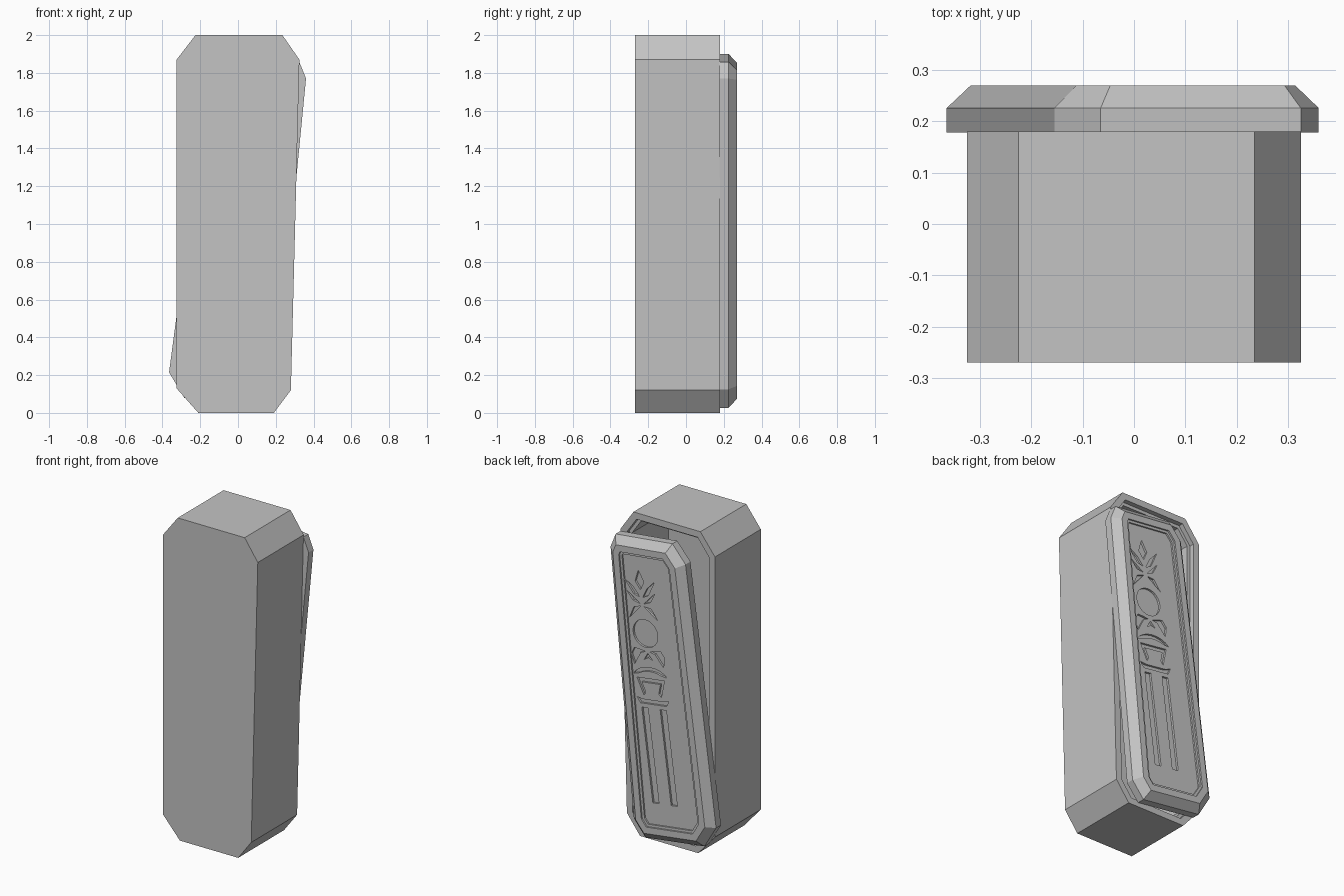
import bpy, bmesh, math
from mathutils import Vector

cube = bpy.data.objects.get("Cube")
if cube:
    bpy.data.objects.remove(cube)

stone = bpy.data.materials.new("grey_stone")
stone.use_nodes = True
stone.diffuse_color = (0.55, 0.55, 0.55, 1)
stone.node_tree.nodes["Principled BSDF"].inputs["Base Color"].default_value = (0.55, 0.55, 0.55, 1)


def inset(outline, d):
    """Move every edge of a clockwise outline inwards by d."""
    pts = [Vector(p) for p in outline]
    result = []
    for i, p in enumerate(pts):
        a = (p - pts[i - 1]).normalized()
        b = (pts[(i + 1) % len(pts)] - p).normalized()
        na, nb = Vector((a.y, -a.x)), Vector((b.y, -b.x))
        result.append(p + (na + nb) * d / (1 + na.dot(nb)))
    return result


def add_rings(bm, rings):
    """Bridge a stack of outlines, each given as (points, y), and cap both ends."""
    loops = [[bm.verts.new((p[0], y, p[1])) for p in pts] for pts, y in rings]
    for a, b in zip(loops, loops[1:]):
        for i in range(len(a)):
            bm.faces.new((a[i - 1], a[i], b[i], b[i - 1]))
    bm.faces.new(loops[0])
    bm.faces.new(loops[-1])


def finish(bm, name):
    bmesh.ops.recalc_face_normals(bm, faces=bm.faces)
    mesh = bpy.data.meshes.new(name)
    bm.to_mesh(mesh)
    bm.free()
    mesh.materials.append(stone)
    obj = bpy.data.objects.new(name, mesh)
    bpy.context.collection.objects.link(obj)
    return obj


def stepped_solid(name, outline, profile):
    bm = bmesh.new()
    add_rings(bm, [(inset(outline, d), y) for d, y in profile])
    return finish(bm, name)


# Hollow coffin body with a ledge inside the rim
body_outline = [(-0.325, 0.13), (-0.325, 1.87), (-0.225, 2), (0.235, 2),
                (0.325, 1.87), (0.28, 0.12), (0.19, 0), (-0.21, 0)]
stepped_solid("coffin_body", body_outline,
              [(0, -0.27), (0, 0.18), (0.04, 0.18), (0.04, 0.15), (0.06, 0.15), (0.06, -0.2)])

# Lid, pushed askew, with a bevelled rim and a sunken panel
lid_outline = [(-0.365, 0.215), (-0.155, 1.795), (-0.065, 1.9), (0.325, 1.857),
               (0.36, 1.77), (0.2, 0.125), (0.12, 0.027), (-0.285, 0.08)]
lid = stepped_solid("coffin_lid", lid_outline,
                    [(0, 0.178), (0, 0.226), (0.045, 0.27), (0.085, 0.27),
                     (0.085, 0.26), (0.1, 0.26), (0.1, 0.25)])

# Carved ornament, described as one half in the lid's own slanted frame
TILT = math.radians(7.5)


def to_lid(p, q):
    return (0.06 + p * math.cos(TILT) + q * math.sin(TILT),
            0.974 - p * math.sin(TILT) + q * math.cos(TILT))


carving = bmesh.new()


def carve(points, mirrored=True):
    for side in ((1, -1) if mirrored else (1,)):
        pts = [to_lid(p * side, q) for p, q in points]
        add_rings(carving, [(pts, 0.237), (pts, 0.262)])


# Two long slots
carve([(0.042, -0.7), (0.042, -0.12), (0.085, -0.12), (0.085, -0.7)])
# Bar and cup above the slots
carve([(-0.09, -0.095), (-0.11, -0.06), (-0.07, -0.07), (0.07, -0.07), (0.11, -0.06), (0.09, -0.095)], False)
carve([(-0.06, -0.045), (-0.095, 0.06), (0.095, 0.06), (0.06, -0.045), (0.045, -0.025),
       (0.065, 0.035), (-0.065, 0.035), (-0.045, -0.025)], False)
# Crescent
arc = [math.radians(t) for t in range(30, 151, 15)]
carve([(0.135 * math.cos(t), 0.03 + 0.1 * math.sin(t)) for t in arc]
      + [(0.11 * math.cos(t), 0.045 + 0.06 * math.sin(t)) for t in reversed(arc[1:-1])], False)
# Curled feet under the disc
carve([(0.015, 0.225), (0.05, 0.215), (0.1, 0.14), (0.115, 0.2), (0.09, 0.24), (0.055, 0.235)])
carve([(0, 0.215), (0.03, 0.175), (0, 0.19), (-0.03, 0.175)], False)
# Disc
carve([(0.085 * math.cos(k * math.tau / 24), 0.335 + 0.085 * math.sin(k * math.tau / 24))
       for k in range(24)], False)
# Crossed leaves above the disc
carve([(0.012, 0.5), (0.1, 0.42), (0.06, 0.49)])
carve([(0.012, 0.515), (0.06, 0.53), (0.1, 0.59)])
carve([(0.01, 0.555), (0.05, 0.57), (0.105, 0.66), (0.045, 0.61)])
carve([(0, 0.6), (0.03, 0.65), (0, 0.72), (-0.03, 0.65)], False)

cutter = finish(carving, "carving_cutter")
cutter.hide_render = True
cutter.hide_viewport = True
cut = lid.modifiers.new("carving", 'BOOLEAN')
cut.operation = 'DIFFERENCE'
cut.solver = 'EXACT'
cut.object = cutter

# Bake the carving so the cutter can go
bpy.context.view_layer.update()
graph = bpy.context.evaluated_depsgraph_get()
carved = bpy.data.meshes.new_from_object(lid.evaluated_get(graph))
lid.modifiers.clear()
lid.data = carved
bpy.data.objects.remove(cutter)
